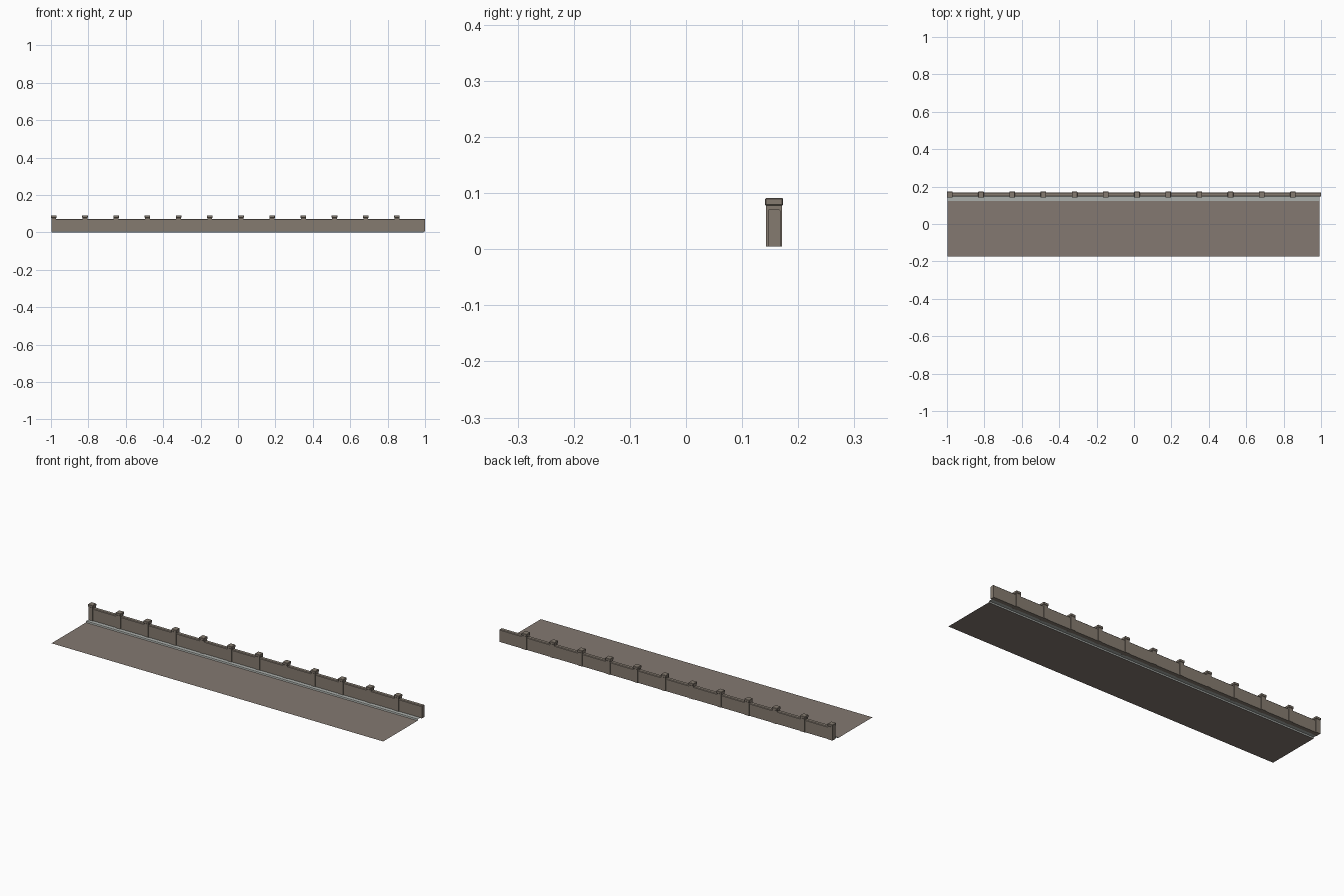
import bpy

if "Cube" in bpy.data.objects:
    bpy.data.objects.remove(bpy.data.objects["Cube"])

def material(name, rgb):
    m = bpy.data.materials.new(name)
    m.diffuse_color = (*rgb, 1)
    m.use_nodes = True
    m.node_tree.nodes["Principled BSDF"].inputs["Base Color"].default_value = m.diffuse_color
    return m

STONE = material("warm stone", (0.235, 0.198, 0.162))
ROAD = material("brown paving", (0.23, 0.19, 0.165))
KERB = material("light kerb grey", (0.41, 0.43, 0.41))

def extrude_x(name, x0, x1, profile, mat, closed=True):
    """Sweep a (y, z) profile along x; closed profiles get end caps."""
    n = len(profile)
    verts = [(x, y, z) for x in (x0, x1) for y, z in profile]
    faces = [(i, n + i, n + (i + 1) % n, (i + 1) % n)
             for i in range(n if closed else n - 1)]
    if closed:
        faces += [tuple(range(n)), tuple(range(2 * n - 1, n - 1, -1))]
    mesh = bpy.data.meshes.new(name)
    mesh.from_pydata(verts, [], faces)
    mesh.materials.append(mat)
    ob = bpy.data.objects.new(name, mesh)
    bpy.context.collection.objects.link(ob)
    return ob

def box(name, x0, x1, y0, y1, z0, z1, mat):
    return extrude_x(name, x0, x1, [(y0, z0), (y0, z1), (y1, z1), (y1, z0)], mat)

# flat road sheet
extrude_x("road", -0.997, 0.992, [(-0.173, 0), (0.122, 0)], ROAD, closed=False)

# open kerb: front face and top
extrude_x("kerb", -0.997, 0.992,
          [(0.122, 0), (0.124, 0.007), (0.152, 0.007)], KERB, closed=False)

# low parapet wall with a bevelled top
extrude_x("parapet_wall", -0.99, 1.0,
          [(0.146, 0.005), (0.146, 0.069), (0.149, 0.072),
           (0.165, 0.072), (0.168, 0.069), (0.168, 0.005)], STONE)

# evenly spaced posts with slightly wider caps
for i in range(12):
    x = -0.985 + i * 0.1668
    box(f"post_{i}", x - 0.013, x + 0.013, 0.143, 0.171, 0.005, 0.079, STONE)
    cap = box(f"post_cap_{i}", x - 0.015, x + 0.015, 0.141, 0.173, 0.078, 0.091, STONE)
    bevel = cap.modifiers.new("edge", 'BEVEL')
    bevel.width = 0.0015
    bevel.segments = 1
